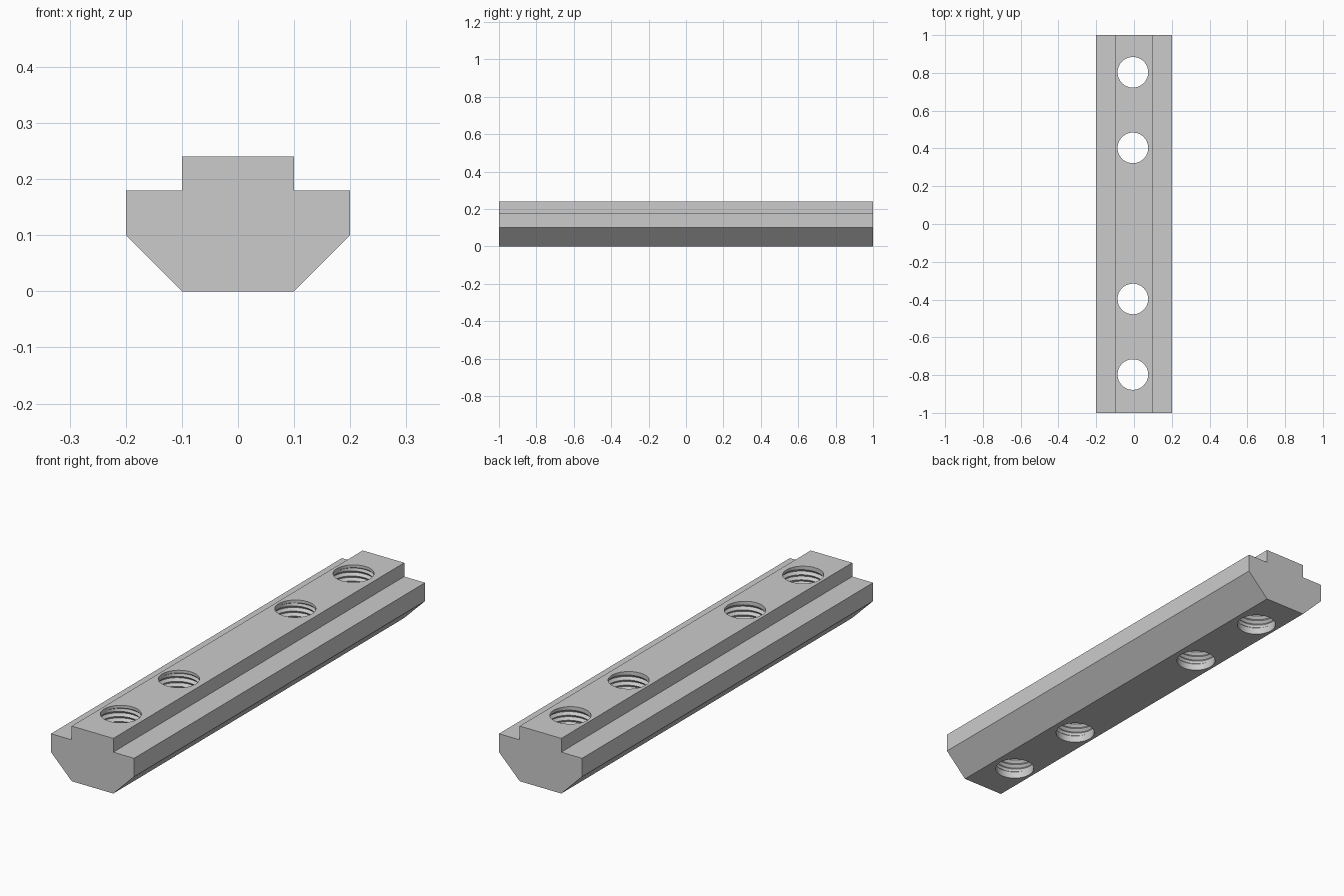
import bpy, bmesh, math

if "Cube" in bpy.data.objects:
    bpy.data.objects.remove(bpy.data.objects["Cube"])

HEIGHT = 0.24
PITCH, CREST, DEPTH = 0.022, 0.081, 0.01    # thread form
Z_LOW, Z_HIGH = 0.03, 0.228                 # threaded stretch of each hole
SEGS = 48
HOLE_X, HOLE_DY = -0.006, 0.003


def new_object(name, bm):
    bmesh.ops.recalc_face_normals(bm, faces=bm.faces)
    mesh = bpy.data.meshes.new(name)
    bm.to_mesh(mesh)
    bm.free()
    obj = bpy.data.objects.new(name, mesh)
    bpy.context.collection.objects.link(obj)
    return obj


def make_bar():
    half = [(0.1, 0), (0.2, 0.1), (0.2, 0.18), (0.1, 0.18), (0.1, HEIGHT)]
    outline = half + [(-x, z) for x, z in reversed(half)]
    bm = bmesh.new()
    face = bm.faces.new([bm.verts.new((x, -1, z)) for x, z in outline])
    ext = bmesh.ops.extrude_face_region(bm, geom=[face])
    moved = [v for v in ext["geom"] if isinstance(v, bmesh.types.BMVert)]
    bmesh.ops.translate(bm, vec=(0, 2, 0), verts=moved)
    return new_object("slot_nut_bar", bm)


def add_tap(bm, cx, cy):
    """Cutter with a helical V thread and plain ends."""
    rows = 2 * (math.ceil((Z_HIGH - Z_LOW) / PITCH) + 4)
    cols = []
    for i in range(SEGS):
        a = i / SEGS
        c, s = math.cos(a * math.tau), math.sin(a * math.tau)
        col = []
        for k in range(rows):
            z = Z_LOW + PITCH * (k / 2 + a - 2)
            z = min(max(z, Z_LOW), Z_HIGH)
            r = CREST + min(DEPTH * (k % 2), z - Z_LOW, Z_HIGH - z)
            col.append(bm.verts.new((cx + r * c, cy + r * s, z)))
        # plain ends pass through the bar faces
        ends = [bm.verts.new((cx + CREST * c, cy + CREST * s, z))
                for z in (-0.02, HEIGHT + 0.02)]
        cols.append((col, ends))
    for i in range(SEGS):
        j = (i + 1) % SEGS
        shift = 2 if j == 0 else 0      # one full turn climbs one pitch
        (p, pe), (q, qe) = cols[i], cols[j]
        for k in range(rows - 1 - shift):
            bm.faces.new((p[k], q[k + shift], q[k + 1 + shift], p[k + 1]))
        bm.faces.new((pe[0], qe[0], q[0], p[0]))
        bm.faces.new((p[-1], q[-1], qe[1], pe[1]))
    for e in (0, 1):
        bm.faces.new([ends[e] for _, ends in cols])


bar = make_bar()

# four tapped holes
bm = bmesh.new()
for y in (-0.8, -0.4, 0.4, 0.8):
    add_tap(bm, HOLE_X, y + HOLE_DY)
bmesh.ops.remove_doubles(bm, verts=bm.verts, dist=1e-5)
taps = new_object("thread_cutter", bm)
taps.hide_render = True

cut = bar.modifiers.new("tapped_holes", "BOOLEAN")
cut.operation = "DIFFERENCE"
cut.solver = "EXACT"
cut.object = taps
bpy.context.view_layer.objects.active = bar
bar.select_set(True)
bpy.ops.object.modifier_apply(modifier=cut.name)
bpy.data.objects.remove(taps)
bpy.ops.object.shade_smooth_by_angle(angle=math.radians(25))
